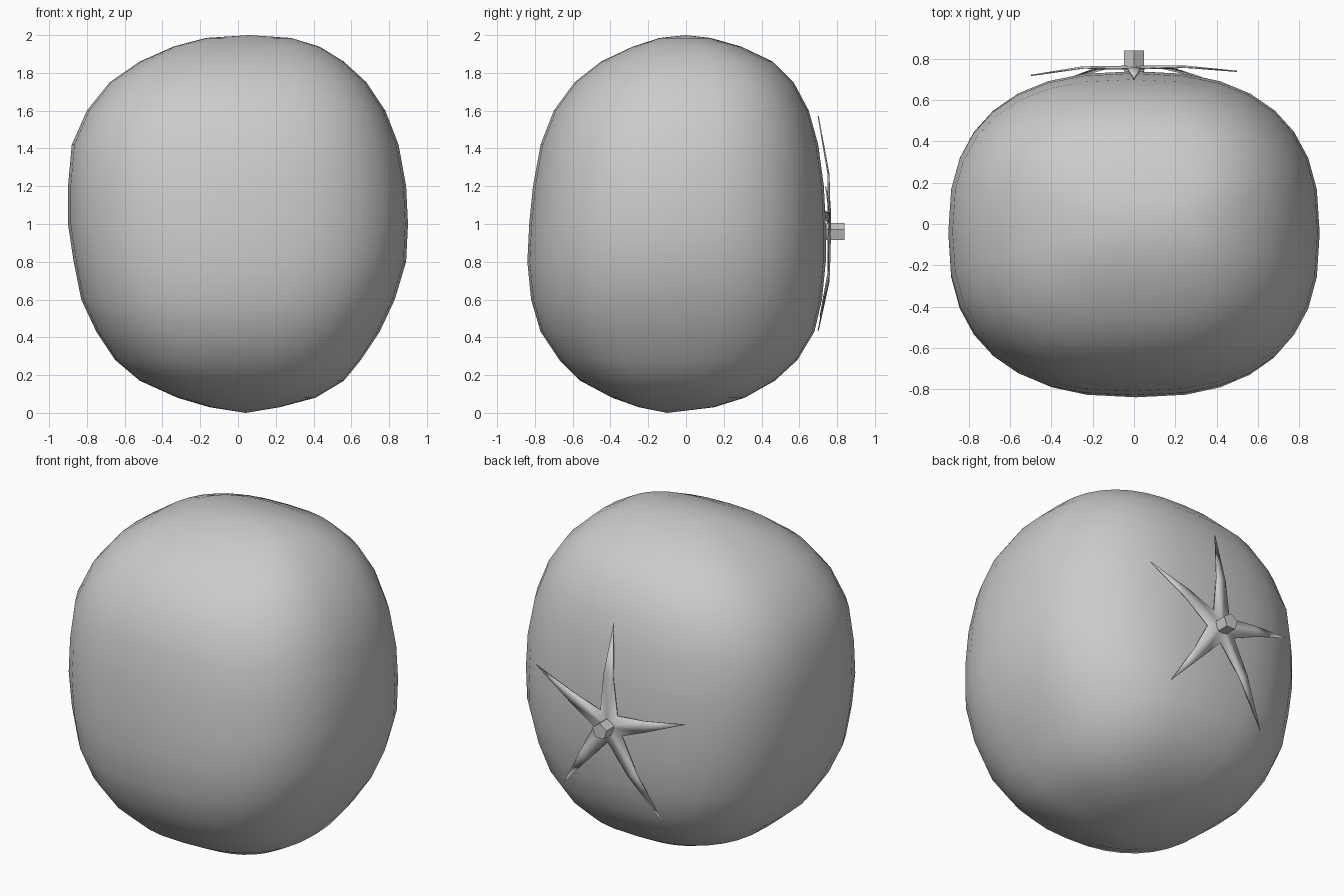
import bpy
import bmesh
import math
from mathutils import Vector

default_cube = bpy.data.objects.get("Cube")
if default_cube:
    bpy.data.objects.remove(default_cube, do_unlink=True)

# One plain material for every part
grey = bpy.data.materials.new("light_grey")
grey.use_nodes = True
colour = (0.6, 0.6, 0.6, 1)
grey.diffuse_color = colour
grey.node_tree.nodes["Principled BSDF"].inputs["Base Color"].default_value = colour


def make_object(name, bm, smooth_angle=None):
    """Turn a bmesh into a named, coloured object."""
    bmesh.ops.recalc_face_normals(bm, faces=bm.faces)
    mesh = bpy.data.meshes.new(name)
    bm.to_mesh(mesh)
    bm.free()
    obj = bpy.data.objects.new(name, mesh)
    bpy.context.collection.objects.link(obj)
    mesh.materials.append(grey)
    if smooth_angle is not None:
        bpy.ops.object.select_all(action="DESELECT")
        obj.select_set(True)
        bpy.context.view_layer.objects.active = obj
        bpy.ops.object.shade_smooth_by_angle(angle=math.radians(smooth_angle))
    return obj


def rounded(value, exponent=2.5):
    """Superellipse coordinate for a sine or cosine."""
    return math.copysign(abs(value) ** (2 / exponent), value)


# Fruit body: height, then the left/right and front/back limits of each section
SECTIONS = [
    (.03, -.15, .22, -.25, .15),
    (.08, -.32, .41, -.39, .31),
    (.17, -.52, .56, -.56, .47),
    (.28, -.65, .65, -.67, .59),
    (.43, -.75, .75, -.77, .68),
    (.6, -.83, .83, -.82, .72),
    (.8, -.87, .89, -.84, .74),
    (1, -.9, .9, -.83, .74),
    (1.2, -.9, .89, -.81, .73),
    (1.42, -.88, .85, -.77, .7),
    (1.6, -.8, .78, -.7, .65),
    (1.75, -.68, .68, -.59, .57),
    (1.86, -.52, .56, -.45, .46),
    (1.94, -.34, .43, -.28, .29),
    (1.985, -.17, .28, -.14, .13),
]
SIDES = 32


def build_body():
    bm = bmesh.new()
    rings = []
    for z, left, right, front, back in SECTIONS:
        ring = []
        for i in range(SIDES):
            angle = math.tau * i / SIDES
            x = (left + right) / 2 + (right - left) / 2 * rounded(math.cos(angle))
            y = (front + back) / 2 + (back - front) / 2 * rounded(math.sin(angle))
            ring.append(bm.verts.new((x, y, z)))
        rings.append(ring)
    bottom = bm.verts.new((.04, -.1, 0))
    top = bm.verts.new((.06, 0, 2))
    for i in range(SIDES):
        j = (i + 1) % SIDES
        for low, high in zip(rings, rings[1:]):
            bm.faces.new((low[i], low[j], high[j], high[i]))
        bm.faces.new((bottom, rings[0][j], rings[0][i]))
        bm.faces.new((top, rings[-1][i], rings[-1][j]))
    return make_object("fruit_body", bm, 60)


# Calyx: five slender leaves curving down over the back of the fruit
CENTRE = Vector((0, .765, .955))
LEAF_TIPS = [(.5, .74, 1.195), (0, .7, 1.57), (-.5, .72, 1.085),
             (-.33, .7, .435), (.33, .71, .51)]


def build_calyx():
    bm = bmesh.new()
    centre = bm.verts.new(CENTRE)
    tips = [Vector(tip) for tip in LEAF_TIPS]
    outward = [Vector((t.x, 0, t.z - CENTRE.z)).normalized() for t in tips]
    count = len(tips)
    # Notches between neighbouring leaves
    notches = []
    for i in range(count):
        between = (outward[i] + outward[(i + 1) % count]).normalized()
        notches.append(bm.verts.new(CENTRE + between * .1 - Vector((0, .012, 0))))
    for i, tip in enumerate(tips):
        across = outward[i].cross(Vector((0, 1, 0)))
        middle = CENTRE.lerp(tip, .5)
        middle.y = CENTRE.y - (CENTRE.y - tip.y) * .2
        start, end = notches[i - 1], notches[i]
        # Put the side points on the same side as the notch they join
        if (start.co - CENTRE).dot(across) < 0:
            across.negate()
        ridge = bm.verts.new(middle + Vector((0, .005, 0)))
        side_a = bm.verts.new(middle + across * .033)
        side_b = bm.verts.new(middle - across * .033)
        point = bm.verts.new(tip)
        bm.faces.new((centre, start, side_a, ridge))
        bm.faces.new((centre, ridge, side_b, end))
        bm.faces.new((ridge, side_a, point))
        bm.faces.new((ridge, point, side_b))
    calyx = make_object("calyx", bm, 40)
    thickness = calyx.modifiers.new("leaf_thickness", "SOLIDIFY")
    thickness.thickness = .006
    thickness.offset = 0


# Stem: short five-sided stub along the back axis
def build_stem():
    bm = bmesh.new()
    sides, radius = 5, .05
    base, end = [], []
    for i in range(sides):
        angle = math.tau * i / sides + math.pi / 2
        x = radius * math.cos(angle)
        z = CENTRE.z + radius * math.sin(angle)
        base.append(bm.verts.new((x, .74, z)))
        end.append(bm.verts.new((x, .84, z)))
    bm.faces.new(base)
    bm.faces.new(end)
    for i in range(sides):
        j = (i + 1) % sides
        bm.faces.new((base[i], base[j], end[j], end[i]))
    make_object("stem", bm)


build_body()
build_calyx()
build_stem()
